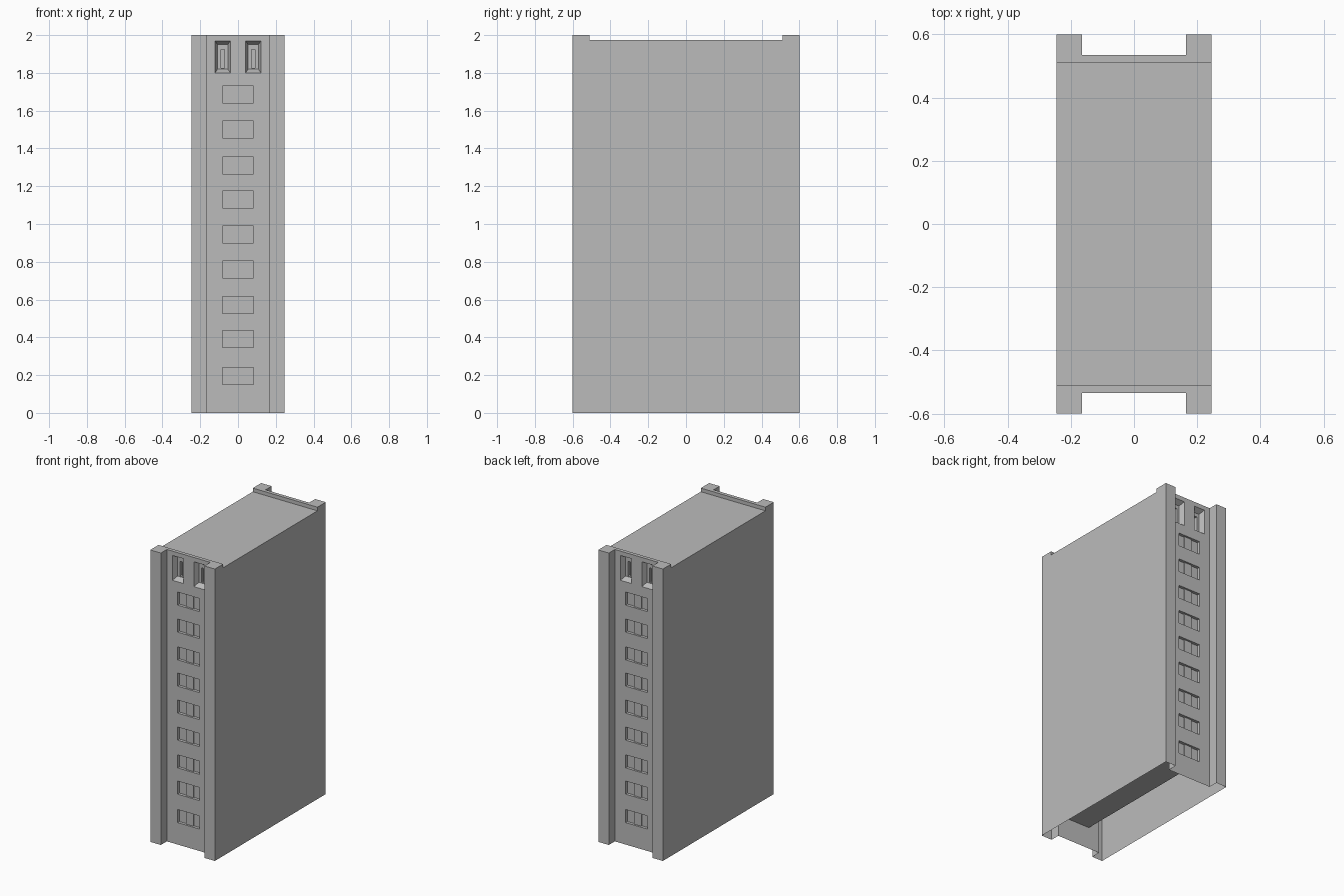
import bpy
import bmesh

if "Cube" in bpy.data.objects:
    bpy.data.objects.remove(bpy.data.objects["Cube"])

W, D, H = 0.245, 0.6, 2.0           # half width, half depth, height
BAY, WALL = 0.165, 0.535            # half width of the recessed bay, its plane
ROOF, PARAPET = 1.975, 0.51
ROWS = [1.685, 1.5, 1.31, 1.13, 0.945, 0.76, 0.57, 0.39, 0.195]
WIN, WIN_H, REVEAL = 0.083, 0.045, 0.02

grey = bpy.data.materials.new("concrete_grey")
grey.use_nodes = True
colour = (0.5, 0.5, 0.5, 1)
grey.diffuse_color = colour
grey.node_tree.nodes["Principled BSDF"].inputs["Base Color"].default_value = colour


def finish(bm, name, mirror=False):
    bmesh.ops.remove_doubles(bm, verts=bm.verts, dist=0.0001)
    mesh = bpy.data.meshes.new(name)
    bm.to_mesh(mesh)
    bm.free()
    mesh.materials.append(grey)
    obj = bpy.data.objects.new(name, mesh)
    bpy.context.collection.objects.link(obj)
    if mirror:
        mod = obj.modifiers.new("Back copy", 'MIRROR')
        mod.use_axis = (False, True, False)
    return obj


def poly(bm, points):
    return bm.faces.new([bm.verts.new(p) for p in points])


def rect(x0, x1, z0, z1, y):
    return [(x0, y, z0), (x1, y, z0), (x1, y, z1), (x0, y, z1)]


def loft(bm, rings, cap):
    """Join successive rectangles, going inwards."""
    for a, b in zip(rings, rings[1:]):
        for i in range(4):
            j = (i + 1) % 4
            poly(bm, [a[i], a[j], b[j], b[i]])
    if cap:
        poly(bm, rings[-1])


def panel(bm, xs, zs, is_hole):
    for i in range(len(xs) - 1):
        for k in range(len(zs) - 1):
            if not is_hole(i, k):
                poly(bm, rect(xs[i], xs[i + 1], zs[k], zs[k + 1], -WALL))


# Side walls with the corner piers, open underneath
bm = bmesh.new()
for s in (-1, 1):
    side = [(s * W, -D, 0), (s * W, D, 0), (s * W, D, H), (s * W, PARAPET, H),
            (s * W, PARAPET, ROOF), (s * W, -PARAPET, ROOF),
            (s * W, -PARAPET, H), (s * W, -D, H)]
    poly(bm, side if s > 0 else side[::-1])
    for e in (-1, 1):
        pier = rect(s * W, s * BAY, 0, H, e * D)
        cheek = [(s * BAY, e * D, 0), (s * BAY, e * WALL, 0),
                 (s * BAY, e * WALL, H), (s * BAY, e * D, H)]
        poly(bm, pier if s * e > 0 else pier[::-1])
        poly(bm, cheek if s * e > 0 else cheek[::-1])
finish(bm, "side_walls_and_piers")

# Roof slab surface
bm = bmesh.new()
poly(bm, [(-W, -PARAPET, ROOF), (W, -PARAPET, ROOF), (W, PARAPET, ROOF), (-W, PARAPET, ROOF)])
finish(bm, "roof")

# Parapet: raised strip over each end wall
bm = bmesh.new()
poly(bm, rect(W, -W, ROOF, H, -PARAPET))
poly(bm, [(-W, -D, H), (-BAY, -D, H), (-BAY, -WALL, H), (BAY, -WALL, H),
          (BAY, -D, H), (W, -D, H), (W, -PARAPET, H), (-W, -PARAPET, H)])
finish(bm, "parapets", mirror=True)

# End walls with window openings and splayed vents near the top
bm = bmesh.new()
zs = [0]
for z in reversed(ROWS):
    zs += [z - WIN_H, z + WIN_H]
    loft(bm, [rect(-WIN, WIN, z - WIN_H, z + WIN_H, y) for y in (-WALL, -WALL + REVEAL)], False)
zs.append(1.77)
panel(bm, [-BAY, -WIN, WIN, BAY], zs, lambda i, k: i == 1 and k % 2 == 1)

v_in, v_out, v_low, v_top = 0.04, 0.122, 1.8, 1.97
panel(bm, [-BAY, -v_out, -v_in, v_in, v_out, BAY], [1.77, v_low, v_top, H],
      lambda i, k: i in (1, 3) and k == 1)
for s in (-1, 1):
    c = s * (v_in + v_out) / 2
    half = (v_out - v_in) / 2
    back = -WALL + 0.035
    slit = (c - 0.009, c + 0.009, v_low + 0.025, v_top - 0.045)
    loft(bm, [rect(c - half, c + half, v_low, v_top, -WALL),
              rect(c - half + 0.014, c + half - 0.014, v_low + 0.02, v_top - 0.02, back),
              rect(*slit, back), rect(*slit, back + 0.02)], True)
finish(bm, "end_walls", mirror=True)

# Window panes: long blocks running through the depth of the building
bm = bmesh.new()
cuts = [-WIN, -0.028, 0.028, WIN]
for z in ROWS:
    for i in range(3):
        reach = WALL - REVEAL + (0.007 if i == 1 else 0)
        front, rear = (rect(cuts[i], cuts[i + 1], z - WIN_H, z + WIN_H, y) for y in (-reach, reach))
        poly(bm, front)
        loft(bm, [rear, front], False)
        poly(bm, rear[::-1])
finish(bm, "window_blocks")
